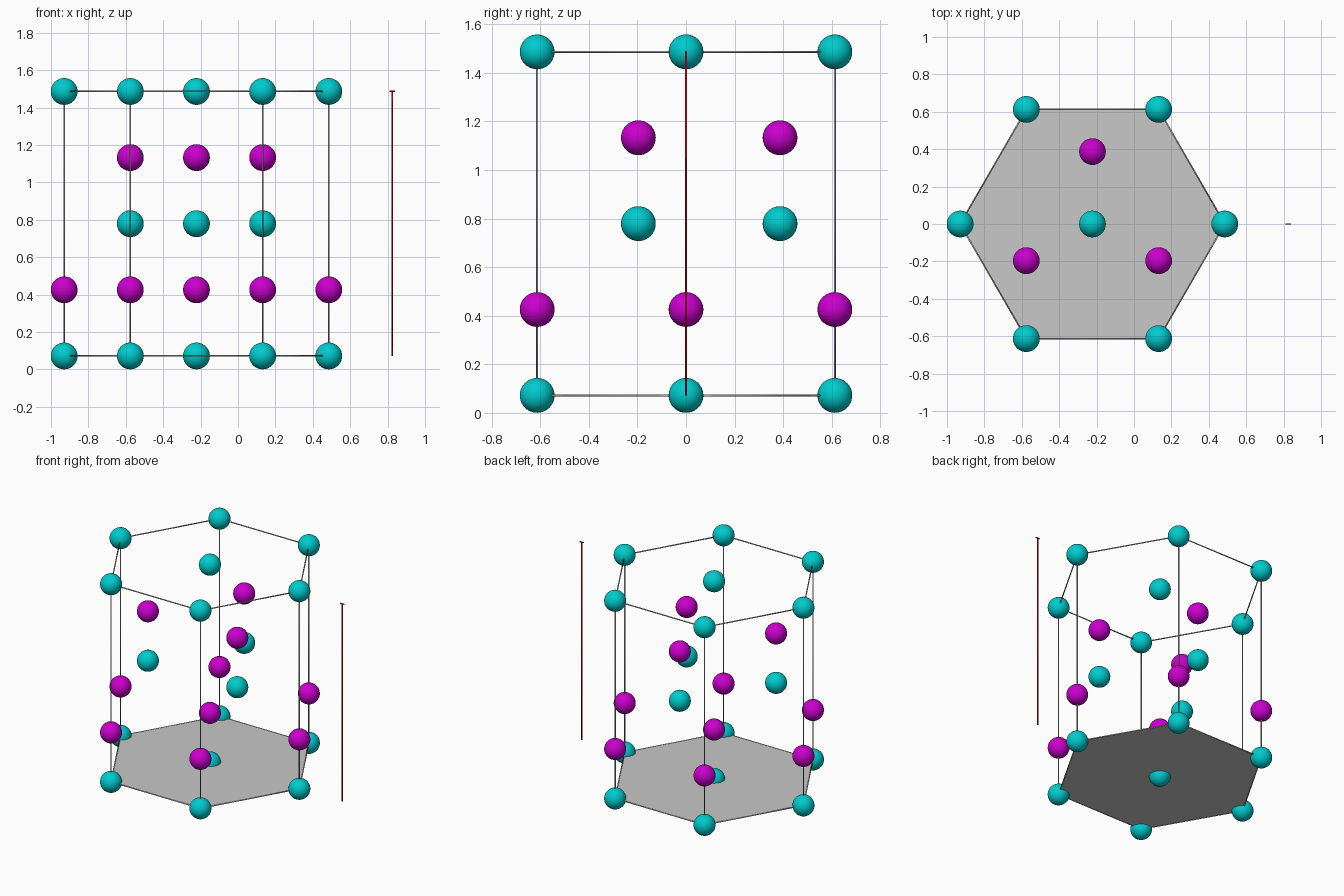
import bpy, bmesh, math
from mathutils import Vector

if "Cube" in bpy.data.objects:
    bpy.data.objects.remove(bpy.data.objects["Cube"], do_unlink=True)

CX, R, BALL = -0.222, 0.7075, 0.0715     # cell axis, hexagon radius, ball radius
Z0, STEP = 0.072, 0.3535                 # lowest layer and layer spacing


def material(name, rgb):
    m = bpy.data.materials.new(name)
    m.use_nodes = True
    m.diffuse_color = (*rgb, 1)
    m.node_tree.nodes["Principled BSDF"].inputs["Base Color"].default_value = (*rgb, 1)
    return m


teal = material("teal", (0.0, 0.6, 0.61))
magenta = material("magenta", (0.6, 0.0, 0.61))
grey = material("plate grey", (0.58, 0.58, 0.58))
frame_grey = material("frame grey", (0.5, 0.5, 0.5))
red = material("red", (0.8, 0.0, 0.004))


def finish(bm, name, mat, smooth=False):
    mesh = bpy.data.meshes.new(name)
    bm.to_mesh(mesh)
    bm.free()
    mesh.materials.append(mat)
    for p in mesh.polygons:
        p.use_smooth = smooth
    obj = bpy.data.objects.new(name, mesh)
    bpy.context.collection.objects.link(obj)
    return obj


def ball(name, point, mat):
    bm = bmesh.new()
    bmesh.ops.create_uvsphere(bm, u_segments=32, v_segments=20, radius=BALL)
    finish(bm, name, mat, True).location = point


def rod(name, a, b, mat, radius=0.004):
    bm = bmesh.new()
    d = b - a
    bmesh.ops.create_cone(bm, cap_ends=True, segments=12, radius1=radius,
                          radius2=radius, depth=d.length)
    obj = finish(bm, name, mat, True)
    obj.location = (a + b) / 2
    obj.rotation_euler = d.to_track_quat("Z", "Y").to_euler()


def corner(i, layer):
    a = math.radians(60 * i)
    return Vector((CX + R * math.cos(a), R * math.sin(a), Z0 + STEP * layer))


# Hexagonal layers: six corner balls and one in the middle
for layer, mat in ((0, teal), (1, magenta), (4, teal)):
    for i in range(6):
        ball(f"corner_ball_{layer}_{i}", corner(i, layer), mat)
    ball(f"centre_ball_{layer}", (CX, 0, Z0 + STEP * layer), mat)

# Triangular layers inside the cell
for layer, mat in ((2, teal), (3, magenta)):
    for i, (x, y) in enumerate(((0, 0.387), (-R / 2, -0.196), (R / 2, -0.196))):
        ball(f"inner_ball_{layer}_{i}", (CX + x, y, Z0 + STEP * layer), mat)

# Frame edges
for i in range(6):
    rod(f"upright_{i}", corner(i, 0), corner(i, 4), frame_grey)
    for layer in (0, 4):
        rod(f"rim_edge_{layer}_{i}", corner(i, layer), corner(i + 1, layer), frame_grey)

# Base plate
bm = bmesh.new()
face = bm.faces.new([bm.verts.new(corner(i, 0) - Vector((0, 0, 0.002))) for i in range(6)])
top = bmesh.ops.extrude_face_region(bm, geom=[face])["geom"]
bmesh.ops.translate(bm, vec=(0, 0, 0.004),
                    verts=[v for v in top if isinstance(v, bmesh.types.BMVert)])
bmesh.ops.recalc_face_normals(bm, faces=bm.faces)
finish(bm, "base_plate", grey)

# Height marker with its small cap
low, high = Vector((0.825, 0, Z0)), Vector((0.825, 0, Z0 + STEP * 4))
half = Vector((0.015, 0, 0))
rod("height_marker", low, high, red)
rod("marker_cap", high - half, high + half, red)
